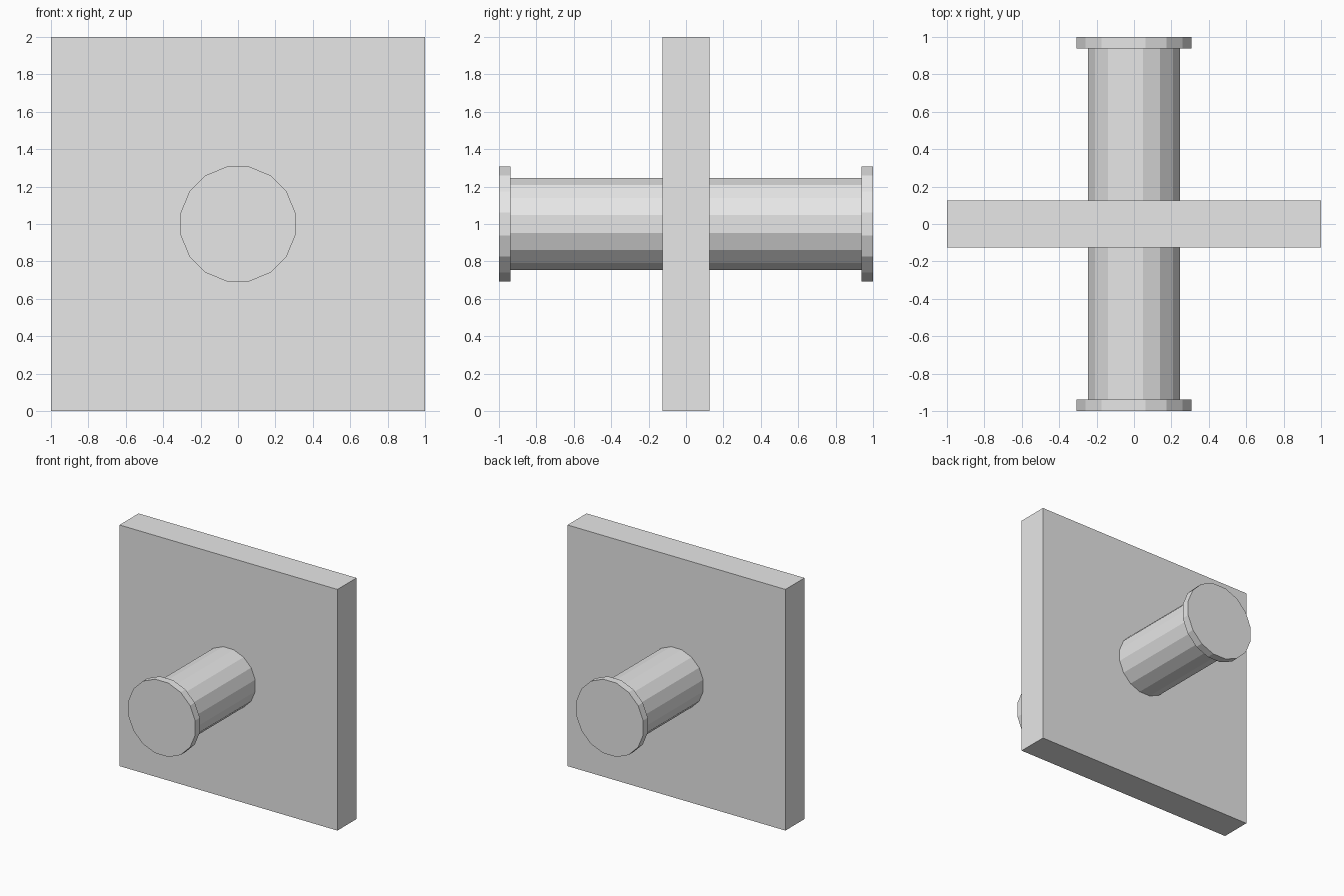
import bpy
from math import pi

cube = bpy.data.objects.get("Cube")
if cube:
    bpy.data.objects.remove(cube, do_unlink=True)

# Single plain grey
GREY = (0.8, 0.8, 0.8, 1)
grey = bpy.data.materials.new("light_grey")
grey.use_nodes = True
grey.diffuse_color = GREY
grey.node_tree.nodes["Principled BSDF"].inputs["Base Color"].default_value = GREY


def finish(name):
    obj = bpy.context.object
    obj.name = name
    bpy.ops.object.transform_apply(location=False, rotation=True, scale=True)
    obj.data.materials.append(grey)


def rod(name, radius, y0, y1):
    """16-sided cylinder along y with a flat facet on top."""
    bpy.ops.mesh.primitive_cylinder_add(
        vertices=16, radius=radius, depth=abs(y1 - y0), location=(0, (y0 + y1) / 2, 1))
    obj = bpy.context.object
    for v in obj.data.vertices:
        v.co.rotate(HALF_FACET)
    obj.rotation_euler.x = pi / 2
    finish(name)


from mathutils import Euler
HALF_FACET = Euler((0, 0, pi / 16))

# Square plate
bpy.ops.mesh.primitive_cube_add(size=1, location=(0, 0, 1))
bpy.context.object.scale = (2, 0.25, 2)
finish("plate")

# Handle and end cap on each face
for side, s in (("front", -1), ("back", 1)):
    rod(side + "_handle", 0.25, s * 0.125, s * 0.9375)
    rod(side + "_end_cap", 0.3125, s * 0.9375, s)
